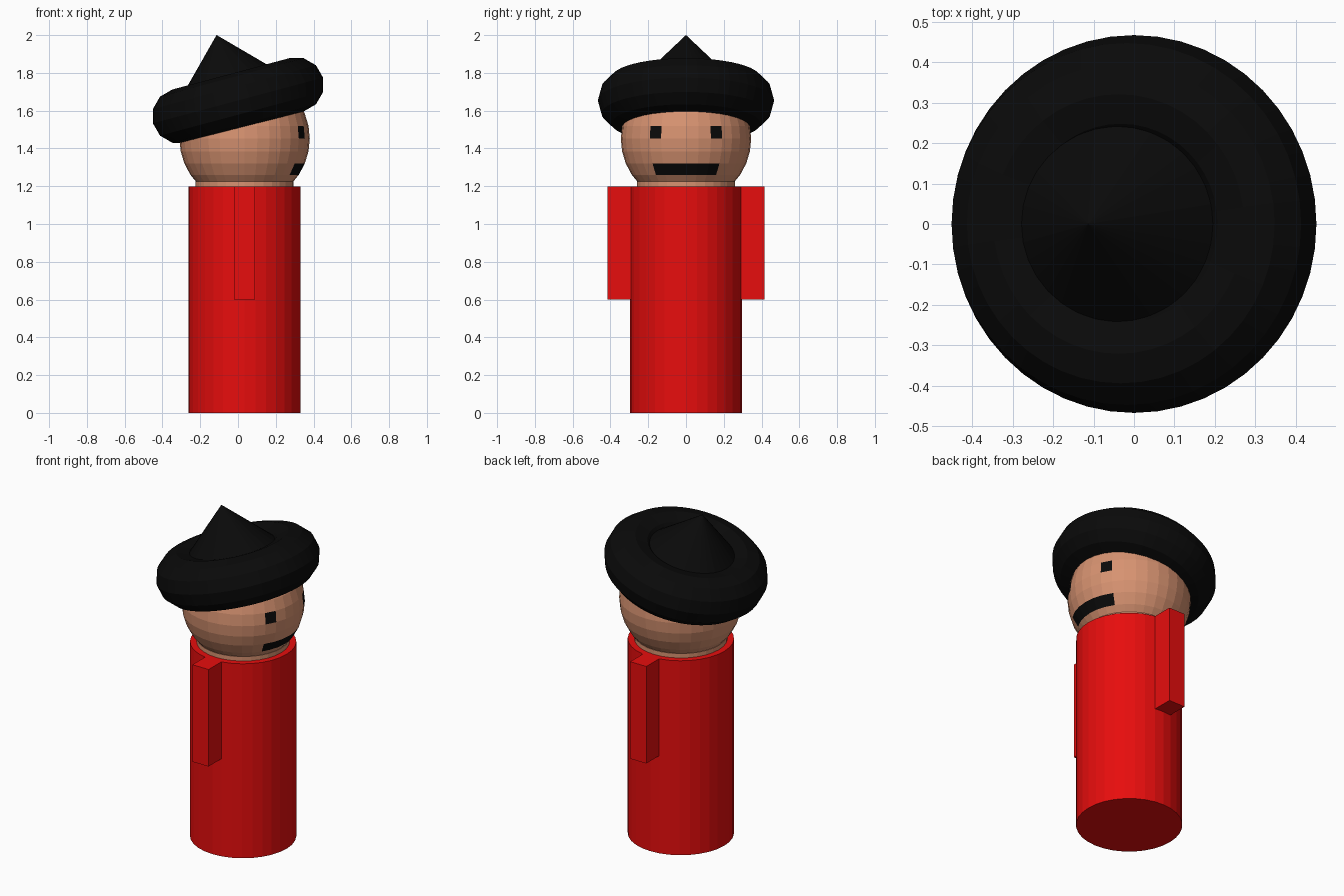
import bpy
from math import radians, sin, cos, atan2, asin, degrees
from mathutils import Vector

if "Cube" in bpy.data.objects:
    bpy.data.objects.remove(bpy.data.objects["Cube"])


def material(name, rgb):
    mat = bpy.data.materials.new(name)
    mat.diffuse_color = (*rgb, 1)
    mat.use_nodes = True
    mat.node_tree.nodes["Principled BSDF"].inputs["Base Color"].default_value = mat.diffuse_color
    return mat


RED = material("red_cloth", (0.8, 0.004, 0.004))
SKIN = material("skin", (0.68, 0.29, 0.165))
BLACK = material("black", (0.003, 0.003, 0.003))

CX = 0.035           # body axis sits slightly off centre
TILT = radians(15)   # hat leans back


def finish(name, mat):
    obj = bpy.context.object
    obj.name = name
    obj.data.materials.append(mat)
    return obj


def cylinder(name, radius, z0, z1, mat):
    bpy.ops.mesh.primitive_cylinder_add(vertices=32, radius=radius, depth=z1 - z0,
                                        location=(CX, 0, (z0 + z1) / 2))
    return finish(name, mat)


# Body and neck
cylinder("body", 0.297, 0, 1.198, RED)
cylinder("neck", 0.26, 1.15, 1.225, SKIN)

# Arms
for side, label in ((-1, "right"), (1, "left")):
    bpy.ops.mesh.primitive_cube_add(size=1, location=(CX, side * 0.3475, 0.899))
    arm = finish(label + "_arm", RED)
    arm.scale = (0.11, 0.135, 0.598)

# Head, with eyes and mouth as coloured faces on the +x side
HEAD_R = 0.345
bpy.ops.mesh.primitive_uv_sphere_add(segments=32, ring_count=16, radius=HEAD_R,
                                     location=(CX, 0, 1.452))
head = finish("head", SKIN)
head.data.materials.append(BLACK)
for face in head.data.polygons:
    c = face.center
    lon = abs(degrees(atan2(c.y, c.x)))
    lat = degrees(asin(c.z / c.length))
    eye = 22.5 < lon < 33.75 and 0 < lat < 11.25
    mouth = lon < 33.75 and -33.75 < lat < -22.5
    if eye or mouth:
        face.material_index = 1

# Hat brim
hat_centre = Vector((0, 0, 1.654))
bpy.ops.mesh.primitive_torus_add(major_segments=48, minor_segments=12,
                                 major_radius=0.3205, minor_radius=0.146,
                                 location=hat_centre, rotation=(0, -TILT, 0))
finish("hat_brim", BLACK)

# Hat crown, tilted with the brim
across = Vector((cos(TILT), 0, sin(TILT)))
up = Vector((-sin(TILT), 0, cos(TILT)))
CROWN_H = 0.364
bpy.ops.mesh.primitive_cone_add(vertices=32, radius1=0.36, radius2=0, depth=CROWN_H,
                                location=hat_centre - across * 0.02 + up * CROWN_H / 2,
                                rotation=(0, -TILT, 0))
finish("hat_crown", BLACK)
